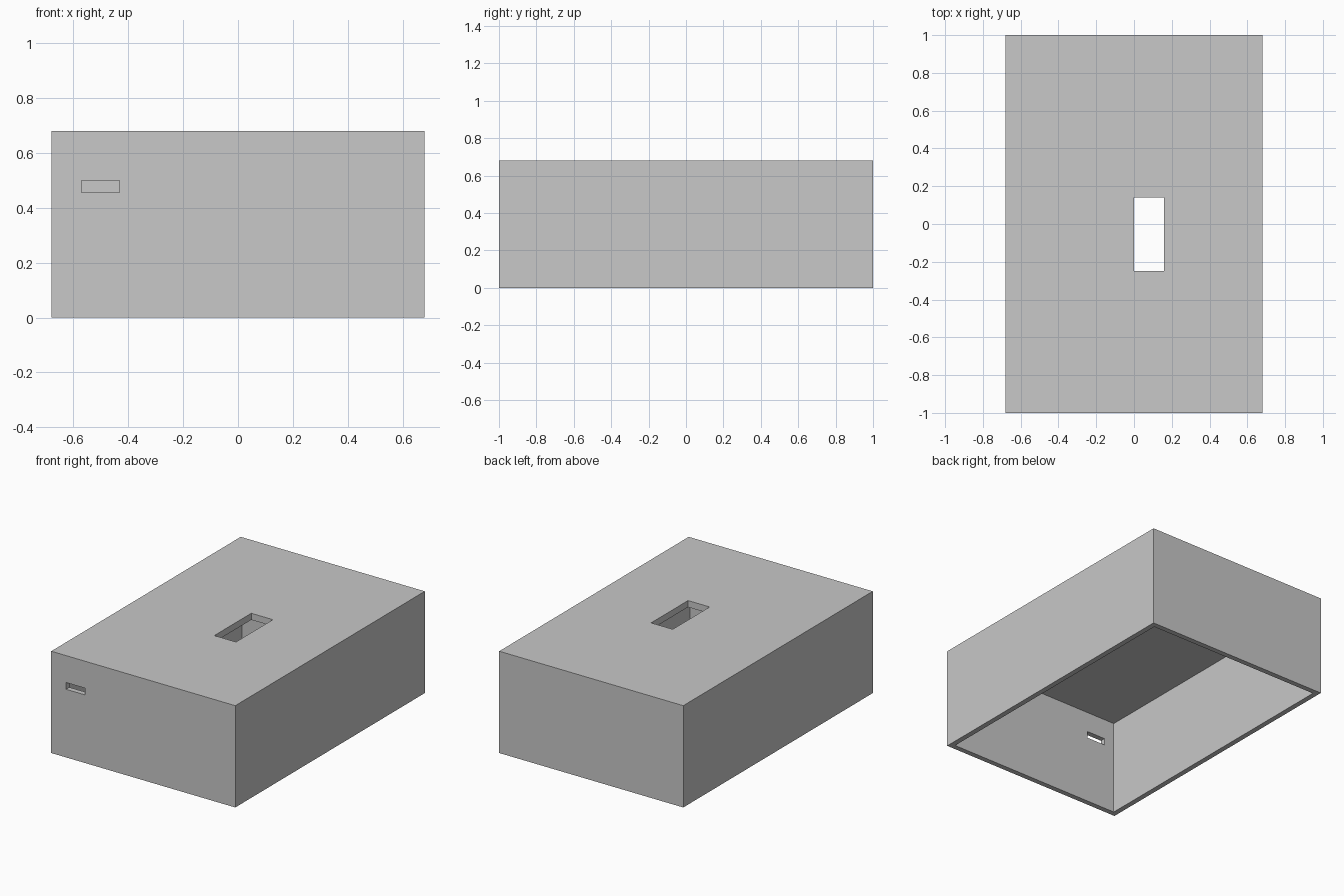
import bpy
from mathutils import Vector

cube = bpy.data.objects.get("Cube")
if cube:
    bpy.data.objects.remove(cube, do_unlink=True)

HALF_X, HALF_Y, HEIGHT = 0.68, 1.0, 0.68
WALL, ROOF = 0.035, 0.044

grey = bpy.data.materials.new("light_grey")
grey.use_nodes = True
grey.diffuse_color = (0.58, 0.58, 0.58, 1)
grey.node_tree.nodes["Principled BSDF"].inputs["Base Color"].default_value = grey.diffuse_color


def box(name, low, high):
    """Axis-aligned box between two corners."""
    low, high = Vector(low), Vector(high)
    bpy.ops.mesh.primitive_cube_add(size=1)
    obj = bpy.context.object
    obj.name = name
    size, centre = high - low, (low + high) / 2
    for v in obj.data.vertices:
        v.co = v.co * size + centre
    obj.data.materials.append(grey)
    return obj


# Outer shell of the open-bottomed cover
cover = box("box_cover", (-HALF_X, -HALF_Y, 0), (HALF_X, HALF_Y, HEIGHT))

# Hollow inside, roof window and front slot
cutters = [
    box("inside_cutter", (WALL - HALF_X, WALL - HALF_Y, -0.1),
        (HALF_X - WALL, HALF_Y - WALL, HEIGHT - ROOF)),
    box("roof_window_cutter", (0, -0.25, HEIGHT - 0.1), (0.16, 0.14, HEIGHT + 0.1)),
    box("front_slot_cutter", (-0.57, -HALF_Y - 0.1, 0.455), (-0.432, -HALF_Y + 0.1, 0.5)),
]
for cutter in cutters:
    mod = cover.modifiers.new(cutter.name, 'BOOLEAN')
    mod.operation = 'DIFFERENCE'
    mod.solver = 'EXACT'
    mod.object = cutter
    cutter.hide_render = True

# Apply the cuts, then drop the cutters
bpy.ops.object.select_all(action='DESELECT')
cover.select_set(True)
bpy.context.view_layer.objects.active = cover
for mod in list(cover.modifiers):
    bpy.ops.object.modifier_apply(modifier=mod.name)
for cutter in cutters:
    bpy.data.objects.remove(cutter, do_unlink=True)
